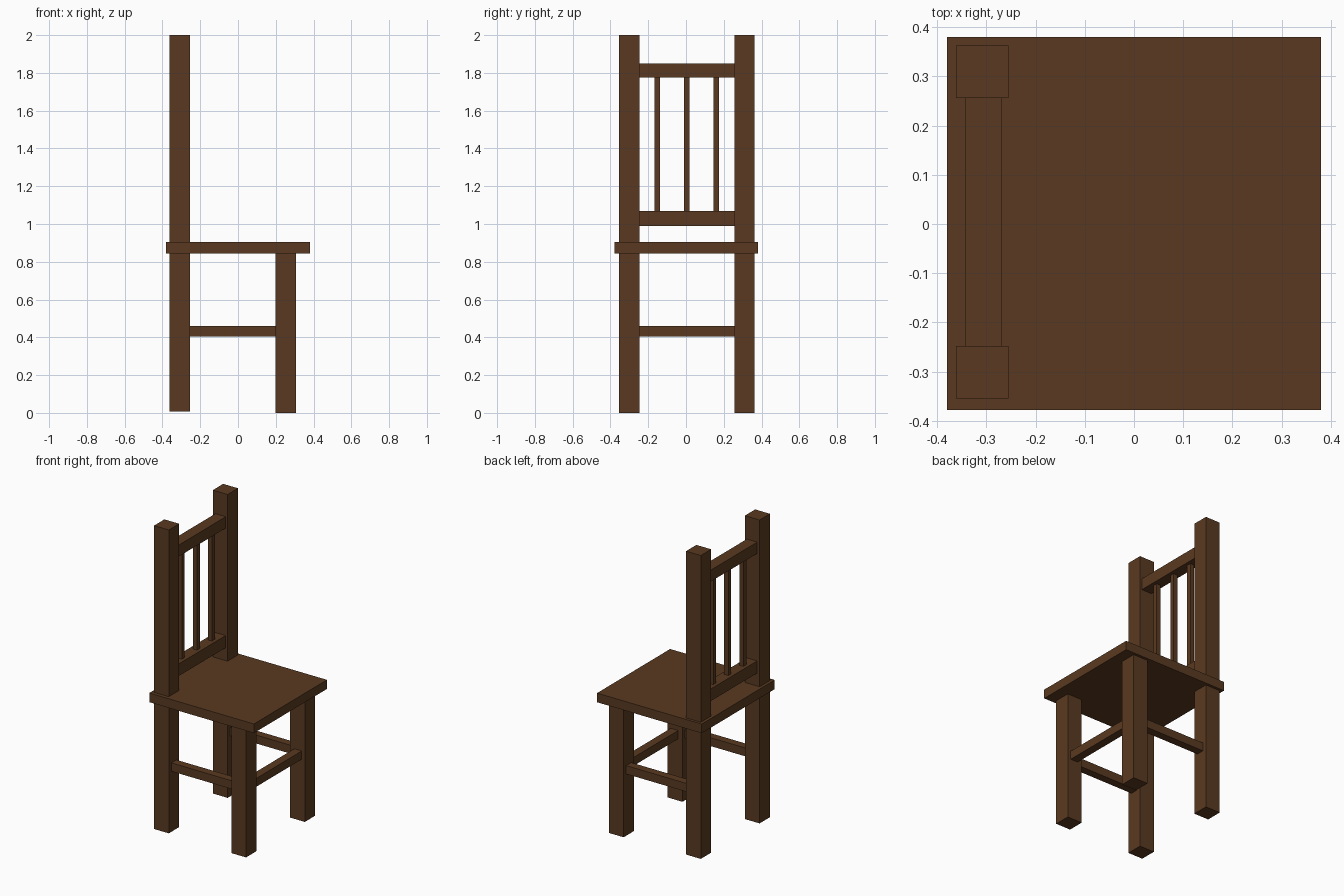
import bpy
import bmesh
from mathutils import Vector

if "Cube" in bpy.data.objects:
    bpy.data.objects.remove(bpy.data.objects["Cube"])

wood = bpy.data.materials.new("dark brown wood")
wood.diffuse_color = (0.102, 0.042, 0.015, 1.0)
wood.use_nodes = True
wood.node_tree.nodes["Principled BSDF"].inputs["Base Color"].default_value = wood.diffuse_color


def box(name, x, y, z):
    """Axis-aligned box from (min, max) ranges."""
    bm = bmesh.new()
    bmesh.ops.create_cube(bm, size=1.0)
    lo, hi = Vector((x[0], y[0], z[0])), Vector((x[1], y[1], z[1]))
    for v in bm.verts:
        v.co = Vector([lo[i] + (v.co[i] + 0.5) * (hi[i] - lo[i]) for i in range(3)])
    mesh = bpy.data.meshes.new(name)
    bm.to_mesh(mesh)
    bm.free()
    mesh.materials.append(wood)
    obj = bpy.data.objects.new(name, mesh)
    bpy.context.collection.objects.link(obj)
    return obj


def around(c, size):
    return (c - size / 2, c + size / 2)


MID = 0.004          # the frame sits slightly off the seat's centre line
LEG = 0.107          # leg thickness
BACK_X, FRONT_X = -0.308, 0.253
LEG_Y = 0.305

# Seat board
box("seat", (-0.38, 0.38), (-0.378, 0.38), (0.845, 0.905))

# Legs, back posts and side stretchers, left and right
for side, s in (("left", -1), ("right", 1)):
    cy = MID + s * LEG_Y
    box(f"back_post_{side}", around(BACK_X, LEG), around(cy, LEG), (0.008, 2.0))
    box(f"front_leg_{side}", around(FRONT_X, LEG), around(cy, LEG), (0.0, 0.846))
    box(f"side_stretcher_{side}", (BACK_X + 0.05, FRONT_X - 0.05),
        around(cy, 0.052), (0.405, 0.46))

# Stretcher between the front legs
inner = (MID - LEG_Y + 0.05, MID + LEG_Y - 0.05)
box("front_stretcher", around(FRONT_X + 0.004, 0.054), inner, (0.405, 0.46))

# Backrest rails
box("top_rail", around(-0.306, 0.075), inner, (1.775, 1.85))
box("lower_rail", around(-0.306, 0.075), inner, (0.99, 1.07))

# Backrest slats
for i in (-1, 0, 1):
    box(f"back_slat_{i + 2}", around(-0.306, 0.03), around(MID + i * 0.156, 0.03),
        (1.065, 1.78))
